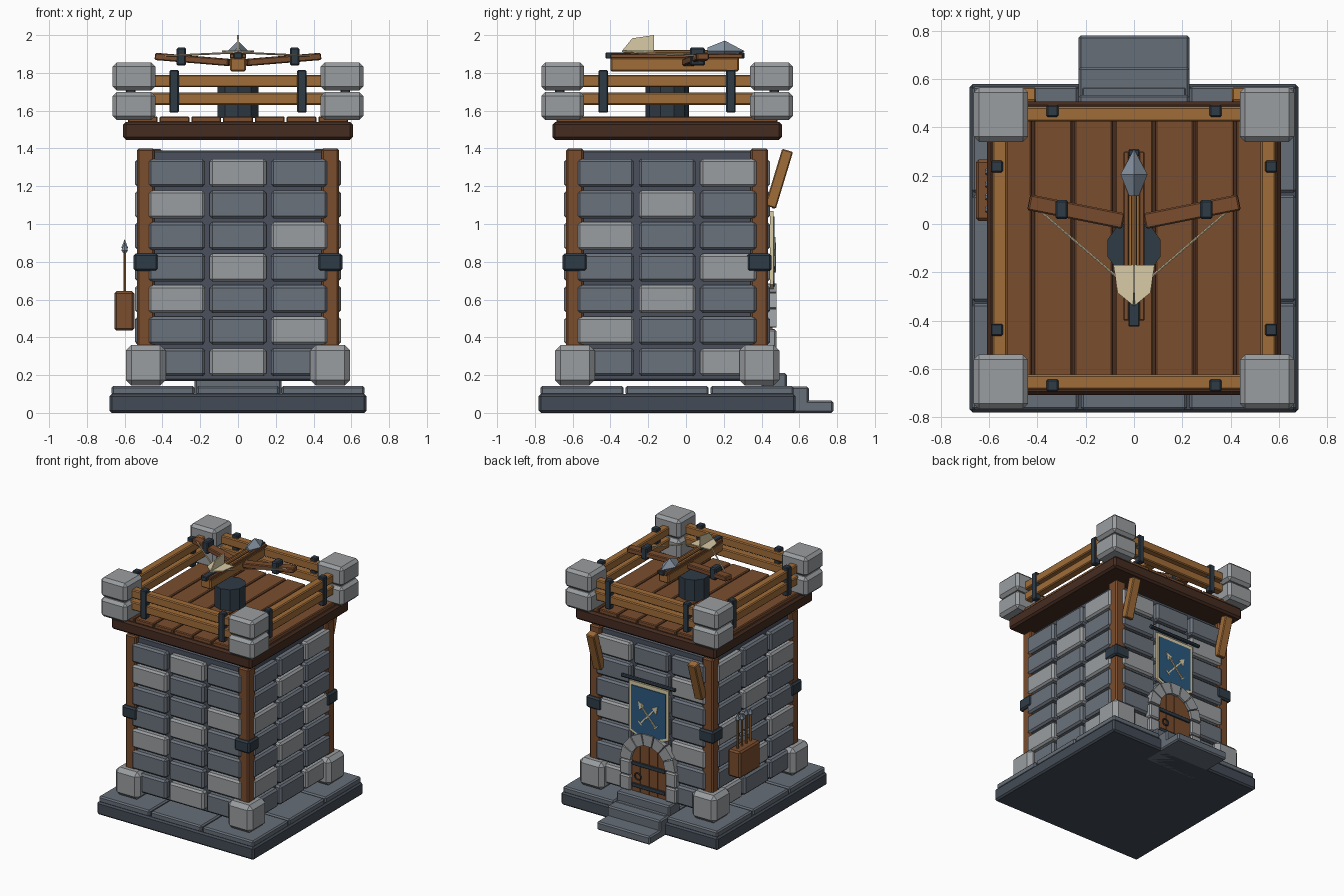
import bpy, bmesh, math
from mathutils import Vector, Matrix

if "Cube" in bpy.data.objects:
    bpy.data.objects.remove(bpy.data.objects["Cube"])

YC = -0.10  # tower centre in y


def mat(name, hexcol):
    m = bpy.data.materials.new(name)
    c = [int(hexcol[i:i + 2], 16) / 255 for i in (0, 2, 4)]
    m.diffuse_color = [x / 12.92 if x < 0.04 else ((x + 0.055) / 1.055) ** 2.4 for x in c] + [1]
    m.use_nodes = True
    m.node_tree.nodes["Principled BSDF"].inputs["Base Color"].default_value = m.diffuse_color
    return m


STONE, LIGHT = mat("stone", "6b727c"), mat("light_stone", "9a9da0")
SLAB, BASE, MORTAR = mat("slab", "666e78"), mat("base_stone", "434b56"), mat("mortar", "4a505c")
WOOD, OAK, DARK = mat("wood", "7a4d2e"), mat("oak", "a06c38"), mat("dark_wood", "452c20")
IRON, STEEL = mat("iron", "2f3b46"), mat("steel", "8592a0")
CREAM, BLUE = mat("cream", "d8cba6"), mat("blue_cloth", "2b5a80")


def finish(name, bm, m):
    bmesh.ops.recalc_face_normals(bm, faces=bm.faces)
    me = bpy.data.meshes.new(name)
    bm.to_mesh(me)
    bm.free()
    me.materials.append(m)
    ob = bpy.data.objects.new(name, me)
    bpy.context.collection.objects.link(ob)
    return ob


def box(name, c, s, m, bev=0.008, rot=None):
    bm = bmesh.new()
    bmesh.ops.create_cube(bm, size=1)
    bmesh.ops.scale(bm, vec=s, verts=bm.verts)
    if bev:
        bmesh.ops.bevel(bm, geom=bm.edges[:], offset=bev, segments=1, affect='EDGES')
    mx = Matrix.Translation(c)
    bm.transform(mx @ rot.to_matrix().to_4x4() if rot else mx)
    return finish(name, bm, m)


def bar(name, p, q, w, h, m, bev=0.006):
    p, q = Vector(p), Vector(q)
    return box(name, (p + q) / 2, (w, h, (q - p).length), m, bev, (q - p).to_track_quat('Z', 'Y'))


def cone(name, p, q, r1, r2, n, m, spin=0):
    p, q = Vector(p), Vector(q)
    bm = bmesh.new()
    bmesh.ops.create_cone(bm, cap_ends=True, segments=n, radius1=r1, radius2=r2, depth=(q - p).length)
    bm.transform(Matrix.Translation((p + q) / 2) @ (q - p).to_track_quat('Z', 'Y').to_matrix().to_4x4()
                 @ Matrix.Rotation(spin, 4, 'Z'))
    return finish(name, bm, m)


def prism(name, pts, a, b, m, axis='Y'):
    put = {'X': lambda u, v, w: (w, u, v), 'Y': lambda u, v, w: (u, w, v), 'Z': lambda u, v, w: (u, v, w)}[axis]
    bm = bmesh.new()
    lo = [bm.verts.new(put(u, v, a)) for u, v in pts]
    hi = [bm.verts.new(put(u, v, b)) for u, v in pts]
    bm.faces.new(lo)
    bm.faces.new(hi)
    for i in range(len(pts)):
        j = (i + 1) % len(pts)
        bm.faces.new((lo[i], lo[j], hi[j], hi[i]))
    return finish(name, bm, m)


# Foundation with paving slabs and back steps
box("foundation", (0, YC, 0.05), (1.36, 1.36, 0.10), BASE, 0.012)
for i in range(3):
    for j in range(3):
        box("paving_slab", ((i - 1) * 0.45, YC + (j - 1) * 0.45, 0.118), (0.44, 0.44, 0.05), SLAB, 0.01)
for y1, z in ((0.535, 0.21), (0.65, 0.14), (0.78, 0.065)):
    box("door_step", (0, (0.40 + y1) / 2, z / 2), (0.46, y1 - 0.40, z), SLAB, 0.01)

# Wall core and stone courses; one light block per course
box("wall_core", (0, YC, 0.78), (1.0, 1.0, 1.22), MORTAR, 0.01)
for f in range(4):
    # faces in order: back, front, right, left
    ang = (math.pi, 0, math.pi / 2, -math.pi / 2)[f]
    turn = Matrix.Rotation(ang, 3, 'Z')
    for r in range(7):
        for c in range(3):
            p = turn @ Vector(((c - 1) * 0.325, -0.507, 0.268 + r * 0.167))
            ob_size = (0.30, 0.076, 0.148) if f < 2 else (0.076, 0.30, 0.148)
            box("wall_block", p + Vector((0, YC, 0)), ob_size, LIGHT if (r + f) % 3 == c else STONE, 0.014)

# Corners: posts, iron collars, foot stones and merlons
for sx in (-1, 1):
    for sy in (-1, 1):
        x, y = sx * 0.488, YC + sy * 0.488
        box("corner_post", (x, y, 0.80), (0.092, 0.092, 1.20), WOOD, 0.01)
        box("post_collar", (x, y, 0.797), (0.13, 0.13, 0.094), IRON, 0.012)
        box("foot_stone", (x, y, 0.252), (0.212, 0.212, 0.215), LIGHT, 0.03)
        for z in (1.625, 1.781):
            box("merlon_stone", (sx * 0.551, YC + sy * 0.553, z), (0.226, 0.226, 0.15), LIGHT, 0.022)

# Platform with deck planks
box("platform", (0, YC, 1.493), (1.216, 1.216, 0.095), DARK, 0.015)
for i in range(7):
    box("deck_plank", ((i - 3) * 0.168, YC, 1.553), (0.158, 1.17, 0.034), WOOD, 0.006)

# Railings and iron straps
for s in (-1, 1):
    for z in (1.663, 1.757):
        box("railing", (0, YC + s * 0.555, z), (0.96, 0.062, 0.066), OAK, 0.007)
        box("railing", (s * 0.555, YC, z), (0.062, 0.96, 0.066), OAK, 0.007)
    for t in (-0.338, 0.338):
        box("rail_strap", (t, YC + s * 0.568, 1.702), (0.05, 0.05, 0.226), IRON, 0.006)
        box("rail_strap", (s * 0.568, YC + t, 1.702), (0.05, 0.05, 0.226), IRON, 0.006)
    # Back braces under the platform
    bar("back_brace", (s * 0.44, 0.447, 1.09), (s * 0.44, 0.538, 1.39), 0.07, 0.06, OAK)

# Arched door of clipped planks
SPRING, RAD = 0.45, 0.15
for i in range(4):
    a, b = -RAD + i * 0.075 + 0.002, -RAD + (i + 1) * 0.075 - 0.002
    top = [(x, SPRING + math.sqrt(max(0, RAD ** 2 - x * x))) for x in (b, (a * 0.4 + b * 0.6), (a * 0.7 + b * 0.3), a)]
    prism("door_plank", [(a, 0.20), (b, 0.20)] + top, 0.42, 0.458, WOOD)
for z in (0.43, 0.26):
    box("door_band", (0, 0.46, z), (0.29, 0.016, 0.03), IRON, 0.003)
bpy.ops.mesh.primitive_torus_add(location=(0.09, 0.468, 0.335), rotation=(math.pi / 2, 0, 0), major_segments=12,
                                 minor_segments=5, major_radius=0.026, minor_radius=0.006)
bpy.context.object.name = "door_ring"
bpy.context.object.data.materials.append(IRON)

# Stone door surround
for i in range(7):
    t0, t1 = math.pi * i / 7 + 0.02, math.pi * (i + 1) / 7 - 0.02
    prism("arch_stone", [(r * math.cos(t), SPRING + r * math.sin(t))
                         for r, t in ((0.15, t0), (0.24, t0), (0.24, t1), (0.15, t1))], 0.42, 0.478, LIGHT)
for s in (-1, 1):
    for z in (0.265, 0.385):
        box("jamb_stone", (s * 0.197, 0.449, z), (0.094, 0.058, 0.115), LIGHT, 0.01)

# Banner with crossed arrows
prism("banner_border", [(-0.17, 1.07), (0.17, 1.07), (0.17, 0.68), (0, 0.61), (-0.17, 0.68)], 0.445, 0.462, CREAM)
prism("banner_cloth", [(-0.15, 1.04), (0.15, 1.04), (0.15, 0.695), (0, 0.633), (-0.15, 0.695)], 0.45, 0.468, BLUE)
cone("banner_rod", (-0.23, 0.465, 1.095), (0.23, 0.465, 1.095), 0.014, 0.014, 8, IRON)
for s in (-1, 1):
    y = 0.468 + s * 0.002
    bar("emblem_shaft", (-s * 0.07, y, 0.755), (s * 0.06, y, 0.90), 0.014, 0.010, CREAM, 0)
    prism("emblem_head", [(s * 0.085, 0.93), (s * 0.035, 0.905), (s * 0.072, 0.865)], 0.46, 0.474, CREAM)
    bar("emblem_fletch", (-s * 0.085, y, 0.775), (-s * 0.055, y, 0.748), 0.012, 0.010, CREAM, 0)

# Quiver of arrows on the left wall
box("quiver_box", (-0.602, 0.14, 0.54), (0.106, 0.255, 0.21), WOOD, 0.012)
for i in range(4):
    y, z = 0.06 + i * 0.052, 0.86 + 0.015 * (i % 2)
    cone("arrow_shaft", (-0.60, y, 0.60), (-0.60, y, z), 0.008, 0.008, 6, OAK)
    cone("arrow_head", (-0.60, y, z), (-0.60, y, z + 0.045), 0.02, 0, 6, STEEL)
    cone("arrow_head_base", (-0.60, y, z - 0.015), (-0.60, y, z), 0.008, 0.02, 6, STEEL)

# Ballista: pedestal, stock and fittings
cone("pedestal", (0, YC, 1.56), (0, YC, 1.735), 0.115, 0.115, 10, IRON, 0).rotation_euler = (0, 0, 0)
box("ballista_stock", (0, -0.06, 1.845), (0.085, 0.68, 0.075), OAK, 0.008)
for s in (-1, 1):
    box("bolt_guide", (s * 0.032, -0.05, 1.889), (0.022, 0.70, 0.024), WOOD, 0.004)
    bar("bow_arm", (s * 0.045, 0.012, 1.855), (s * 0.435, 0.09, 1.887), 0.066, 0.038, WOOD)
    box("arm_clamp", (s * 0.30, 0.06, 1.886), (0.052, 0.08, 0.096), IRON, 0.008)
    cone("bowstring", (s * 0.39, 0.055, 1.89), (0, -0.28, 1.908), 0.005, 0.005, 6, CREAM)
for y, l in ((-0.36, 0.13), (-0.20, 0.03), (0.295, 0.03)):
    box("stock_fitting", (0, y, 1.892), (0.046, l, 0.034), IRON, 0.005)

# Bolt with faceted head and three fins
AX = 1.915
cone("bolt_shaft", (0, -0.33, AX - 0.008), (0, 0.16, AX - 0.008), 0.013, 0.013, 8, OAK)
cone("bolt_head_tip", (0, 0.205, AX), (0, 0.31, AX), 0.056, 0, 4, STEEL)
cone("bolt_head_back", (0, 0.115, AX), (0, 0.205, AX), 0.02, 0.056, 4, STEEL)
FIN = [(0, -0.17), (0.085, -0.17), (0.068, -0.285), (0, -0.34)]
prism("top_fin", [(y, AX + r) for r, y in FIN], -0.004, 0.004, CREAM, 'X')
for s in (-1, 1):
    prism("side_fin", [(s * r, y) for r, y in FIN], AX - 0.004, AX + 0.004, CREAM, 'Z')
